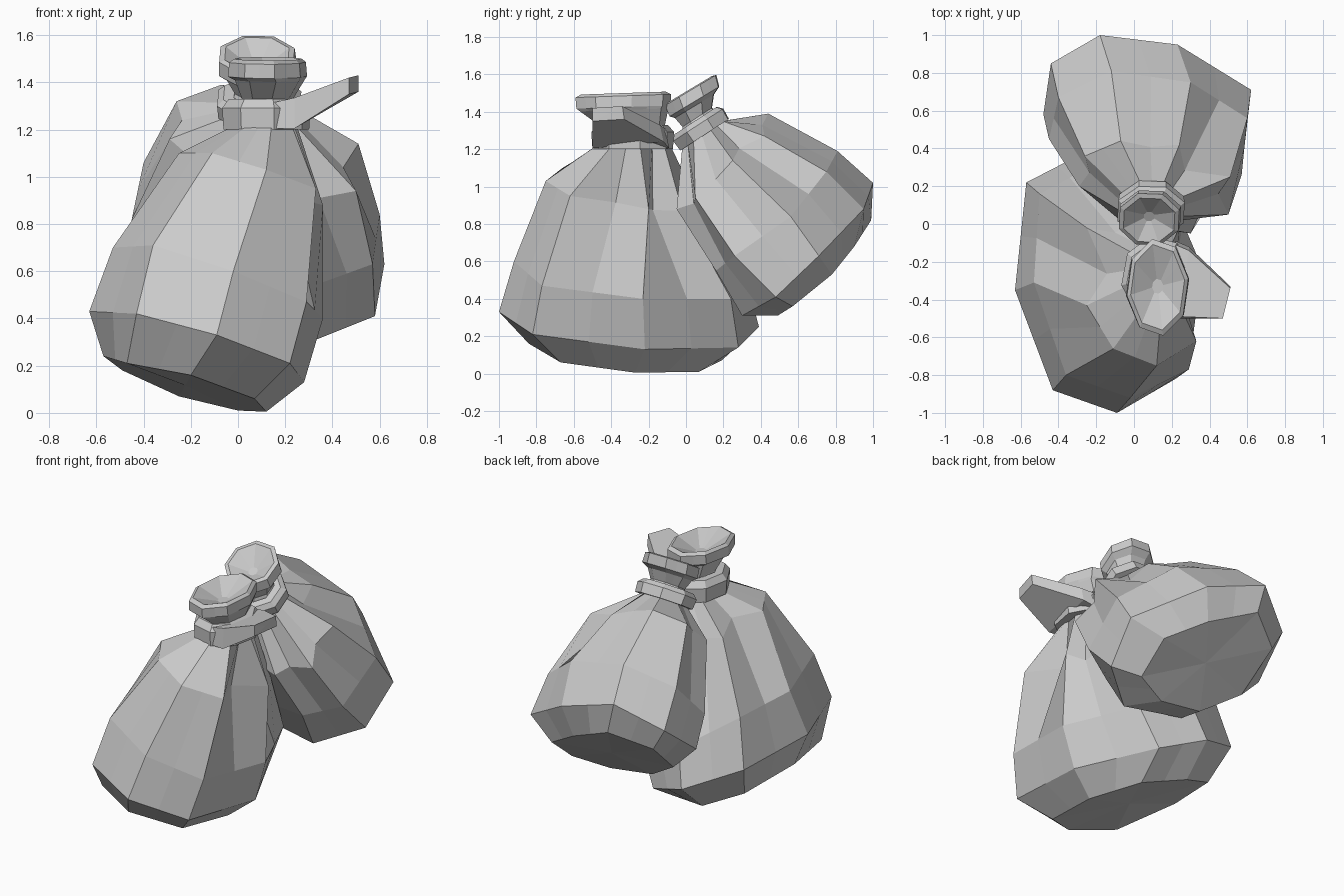
import bpy
import bmesh
from math import sin, cos, radians
from mathutils import Vector, Matrix


def make(name, verts, faces):
    me = bpy.data.meshes.new(name)
    me.from_pydata([tuple(v) for v in verts], [], faces)
    bm = bmesh.new()
    bm.from_mesh(me)
    bmesh.ops.recalc_face_normals(bm, faces=bm.faces)
    bm.to_mesh(me)
    bm.free()
    ob = bpy.data.objects.new(name, me)
    bpy.context.collection.objects.link(ob)
    return ob


def loft(name, rings, closed=False):
    """Skin rings of equal size; fan caps at both ends, or join last to first."""
    n = len(rings[0])
    verts = [Vector(p) for r in rings for p in r]
    faces = []
    for i in range(len(rings) - (0 if closed else 1)):
        a, b = i * n, (i + 1) % len(rings) * n
        faces += [(a + k, a + (k + 1) % n, b + (k + 1) % n, b + k) for k in range(n)]
    if not closed:
        for a in (0, (len(rings) - 1) * n):
            verts.append(sum(verts[a:a + n], Vector()) / n)
            faces += [(a + k, a + (k + 1) % n, len(verts) - 1) for k in range(n)]
    return make(name, verts, faces)


def oval(c, rx, ry, start, step, tilt):
    """Eight-sided ring, tilted about the x axis."""
    rot = Matrix.Rotation(radians(tilt), 3, 'X')
    return [Vector(c) + rot @ Vector((rx * cos(radians(start + step * k)),
                                      ry * sin(radians(start + step * k)), 0)) for k in range(8)]


def pleat(ring, pulls={}):
    """Double the ring to 16 points, pulling chosen midpoints inward as folds."""
    ring = [Vector(p) for p in ring]
    mid = sum(ring, Vector()) / 8
    out = []
    for k in range(8):
        m = (ring[k] + ring[(k + 1) % 8]) / 2
        out += [ring[k], m.lerp(Vector((mid.x, mid.y, m.z)), pulls.get(k, 0))]
    return out


def sack(name, body, pulls, neck, start, step):
    rings = [pleat(r, pulls if i == len(body) - 1 else {}) for i, r in enumerate(body)]
    rings += [pleat(oval(c, rx, ry, start, step, t)) for c, rx, ry, t in neck]
    loft(name, rings)


def rope(name, c, rx, ry, h, start, step, tilt):
    up = Matrix.Rotation(radians(tilt), 3, 'X') @ Vector((0, 0, h / 2))
    c = Vector(c)
    prof = [(c - up, 0.65), (c - up, 0.97), (c + up * 0.4, 1.0), (c + up, 0.85), (c + up, 0.6)]
    loft(name, [oval(p, rx * s, ry * s, start, step, tilt) for p, s in prof], True)


# Front sack: bottom, widest, upper and shoulder rings, then gathered neck and cup
front = [
    [(-.57, -.3, .24), (-.47, -.72, .21), (-.2, -.84, .16), (.07, -.67, .06),
     (.12, -.27, .005), (0, .07, .01), (-.25, .19, .07), (-.49, .1, .18)],
    [(-.63, -.35, .43), (-.43, -.88, .42), (-.09, -1, .33), (.22, -.82, .21),
     (.28, -.22, .13), (.04, .28, .14), (-.24, .39, .25), (-.57, .22, .4)],
    [(-.53, -.31, .7), (-.36, -.8, .71), (-.02, -.92, .6), (.29, -.77, .47),
     (.36, -.23, .4), (.16, .24, .4), (-.18, .33, .48), (-.5, .16, .7)],
    [(-.25, -.43, 1.1), (-.11, -.66, 1.1), (.12, -.75, 1.03), (.33, -.62, .95),
     (.36, -.2, .88), (.24, -.02, .87), (.0, .03, .98), (-.25, -.02, 1.08)]]
sack("front_sack", front, {3: .45, 4: .3, 7: .35, 6: .15},
     [((.12, -.28, 1.22), .13, .2, 0), ((.125, -.29, 1.33), .11, .18, 0),
      ((.135, -.33, 1.41), .15, .24, 2), ((.125, -.335, 1.425), .17, .255, 2),
      ((.125, -.335, 1.485), .165, .26, 2), ((.125, -.335, 1.5), .145, .23, 2),
      ((.125, -.33, 1.43), .03, .04, 2)], 190, 45)
rope("front_rope", (.12, -.285, 1.265), .19, .225, .13, 190, 45, 0)

# Back sack: same build, tipped backward
back = [
    [(-.13, .99, .82), (.18, .9, .68), (.42, .78, .53), (.42, .57, .36),
     (.2, .49, .31), (-.1, .49, .35), (-.33, .6, .5), (-.36, .85, .72)],
    [(-.18, 1, 1.02), (.23, .95, .88), (.62, .71, .63), (.58, .48, .41),
     (.33, .3, .31), (-.1, .32, .38), (-.48, .58, .65), (-.44, .85, .86)],
    [(-.12, .81, 1.19), (.3, .75, 1.08), (.6, .56, .84), (.57, .26, .63),
     (.35, .16, .55), (-.1, .16, .58), (-.45, .45, .82), (-.4, .67, 1.06)],
    [(-.07, .44, 1.39), (.24, .42, 1.27), (.51, .25, 1.14), (.5, .05, .94),
     (.3, -.05, .88), (-.05, .0, .95), (-.29, .2, 1.16), (-.26, .36, 1.32)]]
sack("back_sack", back, {1: .4, 2: .15, 3: .2, 0: .1, 6: .1},
     [((.09, .09, 1.28), .14, .14, 33), ((.09, .06, 1.37), .11, .1, 33),
      ((.085, .045, 1.43), .14, .13, 31), ((.085, .045, 1.455), .175, .165, 31),
      ((.08, .025, 1.515), .17, .17, 31), ((.08, .02, 1.52), .145, .145, 31),
      ((.08, .04, 1.46), .03, .03, 31)], 110, -45)
rope("back_rope", (.09, .075, 1.315), .19, .17, .09, 110, -45, 33)

# Loose rope end sticking out to the side
loft("rope_end", [
    [(.13, -.49, 1.205), (.22, -.09, 1.205), (.22, -.11, 1.31), (.13, -.48, 1.31)],
    [(.24, -.5, 1.205), (.29, -.12, 1.24), (.29, -.14, 1.33), (.24, -.49, 1.335)],
    [(.47, -.5, 1.35), (.51, -.33, 1.36), (.51, -.34, 1.43), (.47, -.5, 1.42)]])
